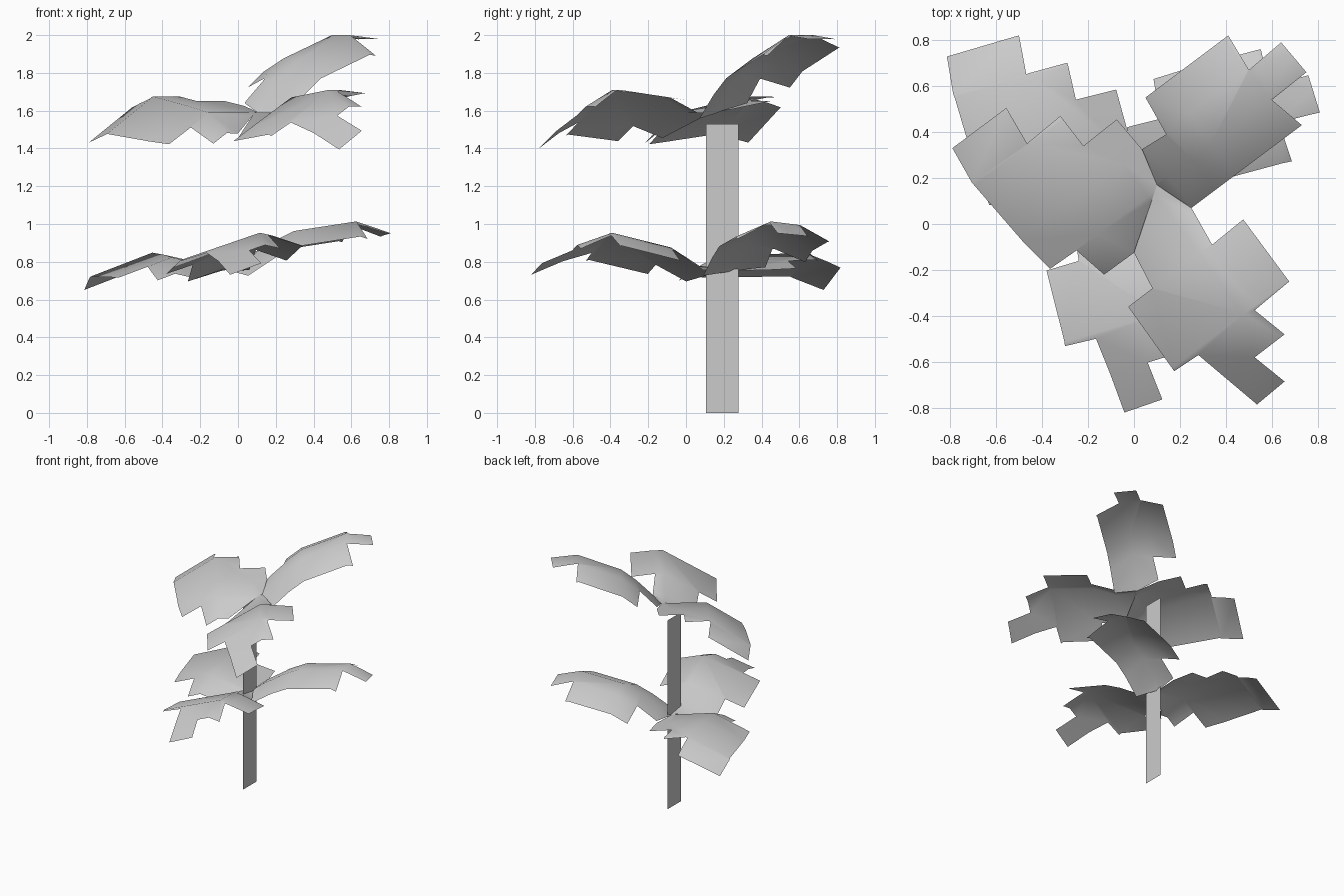
import bpy
import bmesh
from mathutils import Matrix, Vector

default_cube = bpy.data.objects.get("Cube")
if default_cube:
    bpy.data.objects.remove(default_cube, do_unlink=True)

# Single plant colour
grey = bpy.data.materials.new("plain grey")
colour = (0.6, 0.6, 0.6, 1.0)
grey.use_nodes = True
grey.diffuse_color = colour
grey.node_tree.nodes["Principled BSDF"].inputs["Base Color"].default_value = colour

# Horizontal directions that all leaf edges follow
ACROSS = Vector((0.8, 0.6, 0))
ALONG = Vector((-0.6, 0.8, 0))

# Points where the three leaves meet
CENTRE, FRONT, SIDE, BACK = (.1, .17), (0, -.125), (.25, .07), (.035, .325)


def interpolate(profile, t):
    """Height on a piecewise straight profile, held level past its ends."""
    if t <= profile[0][0]:
        return profile[0][1]
    for (t0, z0), (t1, z1) in zip(profile, profile[1:]):
        if t <= t1:
            return z0 + (z1 - z0) * (t - t0) / (t1 - t0)
    return profile[-1][1]


def add_object(name, bm):
    mesh = bpy.data.meshes.new(name)
    bm.to_mesh(mesh)
    bm.free()
    mesh.materials.append(grey)
    obj = bpy.data.objects.new(name, mesh)
    bpy.context.collection.objects.link(obj)
    return obj


def make_leaf(name, outline, spine, side, profile, low, high):
    """Cut a flat outline at its folds, then bend it along the spine and
    droop both sides; low and high are (fold position, slope)."""
    bm = bmesh.new()
    face = bm.faces.new([bm.verts.new((x, y, 0)) for x, y in outline])
    face.normal_update()
    if face.normal.z < 0:
        face.normal_flip()
    folds = [(spine, t) for t, z in profile] + [(side, low[0]), (side, high[0])]
    for axis, position in folds:
        bmesh.ops.bisect_plane(bm, geom=bm.verts[:] + bm.edges[:] + bm.faces[:],
                               plane_co=axis * position, plane_no=axis, dist=0.002)
    for v in bm.verts:
        s = v.co.dot(side)
        z = interpolate(profile, v.co.dot(spine))
        v.co.z = z - low[1] * max(0, low[0] - s) - high[1] * max(0, s - high[0])
    for f in bm.faces:
        f.smooth = True
    return add_object("upper_" + name, bm)


def frame(a, b, c):
    """Rigid frame through three points."""
    a, b, c = Vector(a), Vector(b), Vector(c)
    x = (b - a).normalized()
    z = x.cross(c - a).normalized()
    m = Matrix((x, z.cross(x), z)).transposed().to_4x4()
    m.translation = (a + b + c) / 3
    return m


# Upper crown: three notched leaves that share their inner edges
leaves = [
    make_leaf("right_leaf",
              [(-.79, .33), (-.705, .18), (-.48, -.08), (-.365, -.195), (-.25, -.115),
               (-.13, -.22), FRONT, CENTRE, BACK, (-.075, .455), (-.22, .34),
               (-.32, .47), (-.465, .35), (-.555, .505)],
              ALONG, ACROSS,
              [(-0.1, 1.48), (0.06, 1.59), (0.24, 1.625), (0.55, 1.675), (0.74, 1.615)],
              (-0.15, 0.65), (0.12, 0)),
    make_leaf("front_leaf",
              [CENTRE, FRONT, (.08, -.28), (-.025, -.36), (.175, -.64), (.28, -.57),
               (.535, -.785), (.655, -.685), (.525, -.58), (.655, -.48), (.525, -.375),
               (.675, -.25), (.475, .02), (.34, -.09), SIDE],
              ALONG, ACROSS,
              [(-0.95, 1.51), (-0.78, 1.62), (-0.6, 1.71), (-0.27, 1.67), (-0.1, 1.59)],
              (0.15, 0.6), (0.22, 0.1)),
    make_leaf("back_leaf",
              [CENTRE, SIDE, (.73, .43), (.6, .54), (.75, .66), (.64, .79), (.5, .67),
               (.41, .82), (.05, .55), (.14, .39), BACK],
              ACROSS, ALONG,
              [(0.18, 1.59), (0.24, 1.66), (0.37, 1.79), (0.48, 1.876), (0.8, 2.0),
               (0.99, 1.98)],
              (0.08, 0.6), (0.24, 0.4)),
]

# Lower crown: the same leaves turned and levelled, matched by the leaf tips
upper_tips = frame((-.79, .33, 1.44), (.7, .72, 1.98), (.6, -.73, 1.44))
lower_tips = frame((-.81, .73, .66), (.79, .56, .945), (.04, -.79, .755))
turn = lower_tips @ upper_tips.inverted()
for leaf in leaves:
    bm = bmesh.new()
    bm.from_mesh(leaf.data)
    bm.transform(turn)
    add_object(leaf.name.replace("upper", "lower"), bm)

# Flat stem
bm = bmesh.new()
corners = [(.105, 0), (.278, 0), (.278, 1.53), (.105, 1.53)]
bm.faces.new([bm.verts.new((-.027, y, z)) for y, z in corners])
add_object("stem", bm)
